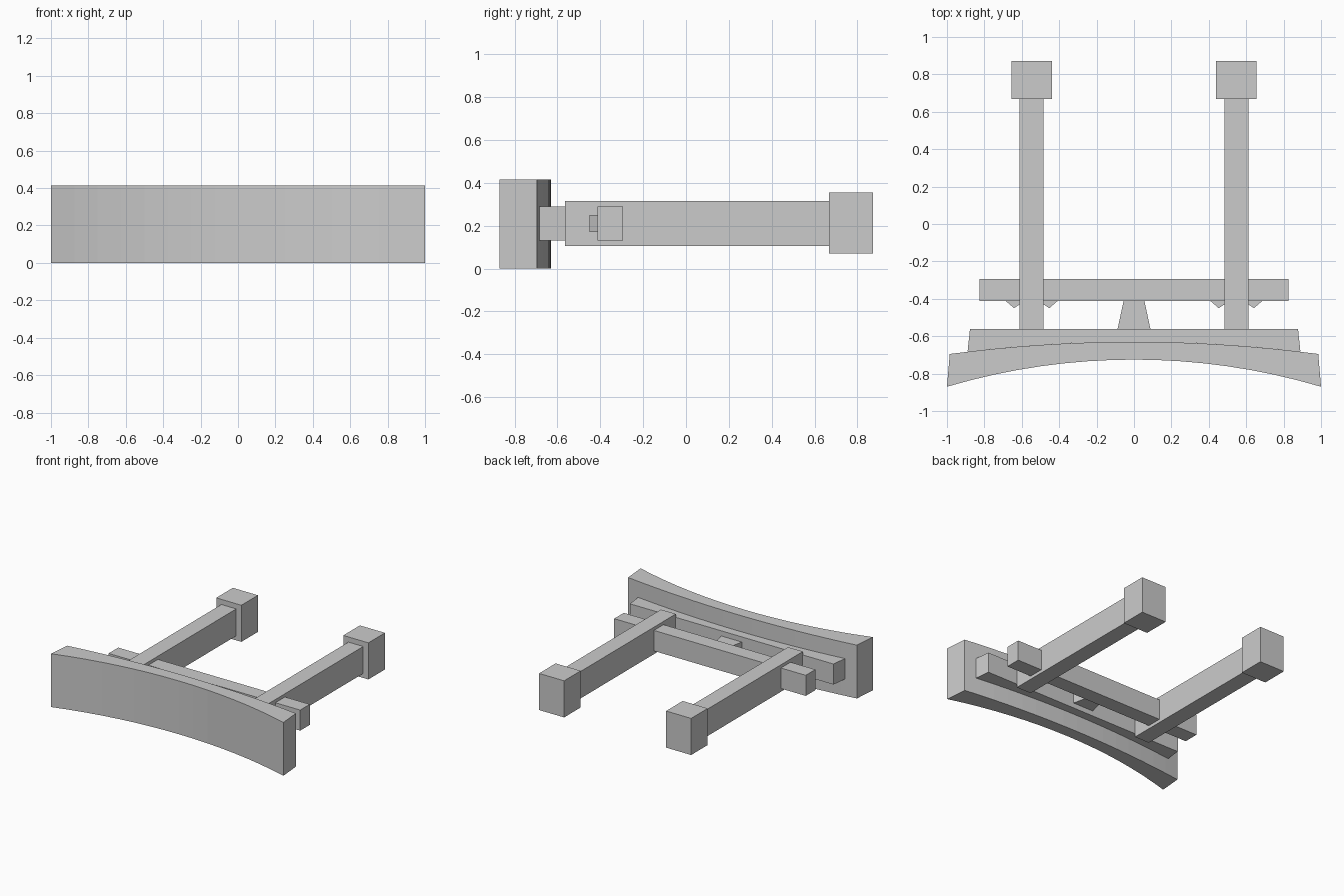
import bpy
import bmesh
import math

if "Cube" in bpy.data.objects:
    bpy.data.objects.remove(bpy.data.objects["Cube"])


def prism(name, outline, z0, z1):
    """Extrude a flat xy outline from z0 up to z1."""
    bm = bmesh.new()
    face = bm.faces.new([bm.verts.new((x, y, z0)) for x, y in outline])
    top = bmesh.ops.extrude_face_region(bm, geom=[face], use_keep_orig=True)
    verts = [g for g in top["geom"] if isinstance(g, bmesh.types.BMVert)]
    bmesh.ops.translate(bm, verts=verts, vec=(0, 0, z1 - z0))
    bmesh.ops.recalc_face_normals(bm, faces=bm.faces)
    mesh = bpy.data.meshes.new(name)
    bm.to_mesh(mesh)
    bm.free()
    obj = bpy.data.objects.new(name, mesh)
    bpy.context.collection.objects.link(obj)
    return obj


def box(name, x0, x1, y0, y1, z0, z1):
    return prism(name, [(x0, y0), (x1, y0), (x1, y1), (x0, y1)], z0, z1)


def arc(half, y_mid, y_end, steps=16, reach=None):
    """Points left to right on a circle through the middle and both ends."""
    sag = y_mid - y_end
    r = (half * half + sag * sag) / (2 * sag)
    reach = reach or half
    xs = [reach * (2 * i / steps - 1) for i in range(steps + 1)]
    return [(x, y_mid - r + math.sqrt(r * r - x * x)) for x in xs]


# Curved bumper plate
front = arc(1.0, -0.725, -0.87)
back = arc(0.985, -0.63, -0.695)
prism("bumper_plate", front + back[::-1], 0, 0.415)

# Backing beam that follows the rear of the plate
inner = arc(0.985, -0.63, -0.695, reach=0.89)
prism("backing_beam", inner + [(0.877, -0.562), (-0.877, -0.562)], 0.13, 0.29)

# Cross bar and the tapered centre tab joining it to the beam
box("cross_bar", -0.825, 0.825, -0.413, -0.295, 0.13, 0.29)
prism("centre_tab", [(-0.088, -0.562), (0.088, -0.562), (0.056, -0.413), (-0.056, -0.413)], 0.17, 0.25)

# Side rails with end blocks and small corner gussets
for side, c in (("left", -0.547), ("right", 0.547)):
    box(side + "_rail", c - 0.064, c + 0.064, -0.565, 0.668, 0.105, 0.315)
    box(side + "_end_block", c - 0.108, c + 0.108, 0.668, 0.872, 0.07, 0.355)
    for label, s in (("inner", -1), ("outer", 1)):
        pts = [(0.137, -0.413), (0.094, -0.45), (0.064, -0.43), (0.064, -0.413)]
        prism(f"{side}_{label}_gusset", [(c + s * x, y) for x, y in pts], 0.17, 0.25)
